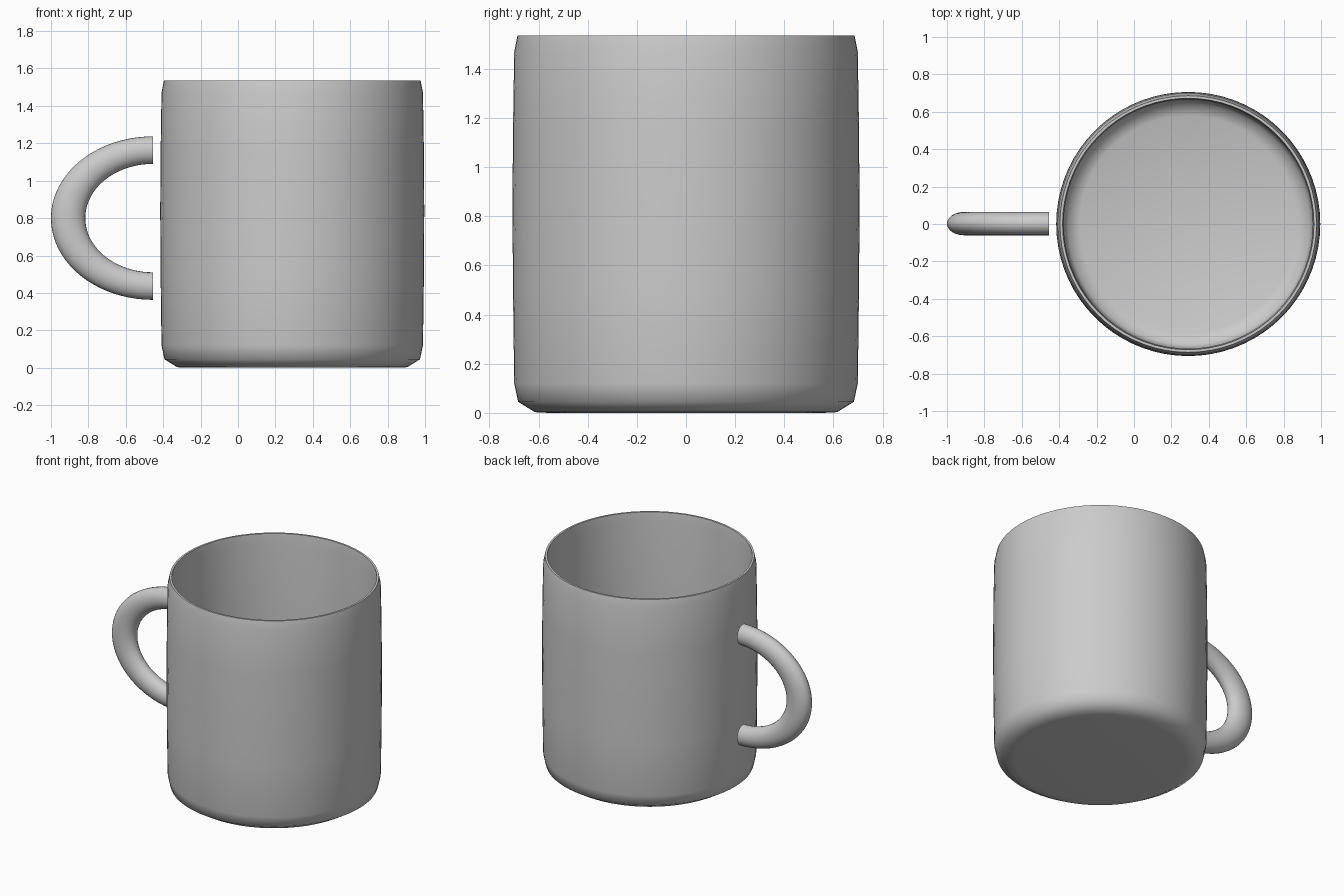
import bpy, bmesh
from math import pi, sin, cos, radians
from mathutils import Vector, Matrix

if "Cube" in bpy.data.objects:
    bpy.data.objects.remove(bpy.data.objects["Cube"])

grey = bpy.data.materials.new("plain_grey")
grey.use_nodes = True
colour = (0.6, 0.6, 0.6, 1)
grey.diffuse_color = colour
grey.node_tree.nodes["Principled BSDF"].inputs["Base Color"].default_value = colour


def finish(name, bm, sharp_angle):
    bmesh.ops.recalc_face_normals(bm, faces=bm.faces)
    mesh = bpy.data.meshes.new(name)
    bm.to_mesh(mesh)
    bm.free()
    mesh.materials.append(grey)
    obj = bpy.data.objects.new(name, mesh)
    bpy.context.collection.objects.link(obj)
    bpy.ops.object.select_all(action="DESELECT")
    obj.select_set(True)
    bpy.context.view_layer.objects.active = obj
    bpy.ops.object.shade_smooth_by_angle(angle=radians(sharp_angle))
    return obj


# Cup: one closed profile, outside then rim then inside, spun about z
profile = [(0, 0), (0.56, 0), (0.615, 0.003), (0.683, 0.045), (0.699, 0.12),
           (0.704, 0.5), (0.706, 0.84), (0.704, 1.15), (0.699, 1.47),
           (0.686, 1.535), (0.672, 1.535), (0.666, 1.47), (0.672, 0.84),
           (0.664, 0.12), (0.645, 0.06), (0.58, 0.035), (0, 0.03)]
bm = bmesh.new()
verts = [bm.verts.new((r, 0, z)) for r, z in profile]
edges = [bm.edges.new(pair) for pair in zip(verts, verts[1:])]
bmesh.ops.spin(bm, geom=verts + edges, cent=(0, 0, 0), axis=(0, 0, 1),
               angle=2 * pi, steps=72)
bmesh.ops.remove_doubles(bm, verts=bm.verts, dist=0.0005)
cup = finish("cup", bm, 65)
cup.location.x = 0.29

# Handle: half ring with a round section, stretched away from the cup
bm = bmesh.new()
ring_radius, tube_radius, sides, steps = 0.3635, 0.0735, 24, 40
section = [bm.verts.new((0, tube_radius * sin(2 * pi * i / sides),
                         ring_radius + tube_radius * cos(2 * pi * i / sides)))
           for i in range(sides)]
start = bm.faces.new(section)
swept = bmesh.ops.spin(bm, geom=[start], cent=(0, 0, 0), axis=(0, -1, 0),
                       angle=pi, steps=steps)
bmesh.ops.remove_doubles(bm, verts=bm.verts, dist=0.0005)
# Keep the bow on the -x side
if sum(v.co.x for v in bm.verts) > 0:
    bmesh.ops.scale(bm, vec=(-1, 1, 1), verts=bm.verts)
bmesh.ops.scale(bm, vec=(1.25, 0.85, 1), verts=bm.verts)
handle = finish("handle", bm, 50)
handle.location = (-0.454, 0.002, 0.8)
